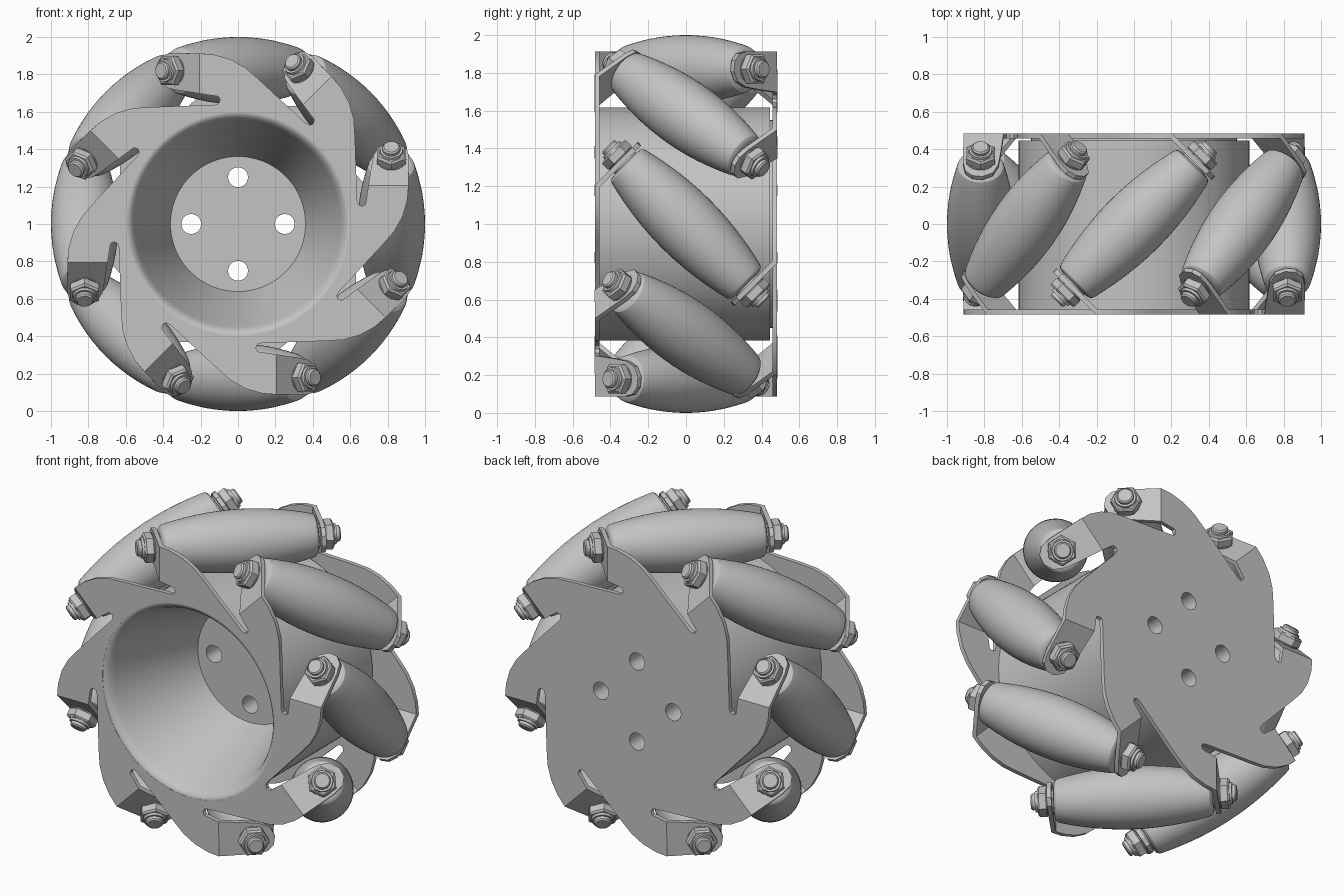
import bpy
import bmesh
from math import atan2, cos, pi, radians, sin, sqrt
from mathutils import Matrix, Vector

COUNT = 8                      # rollers and plate arms
STEP = 2 * pi / COUNT
AXLE_R = 0.82                  # roller axle distance from wheel axis
PLATE_Y = -0.47
BEND = -0.20                   # where an arm folds inward
CENTRE = Matrix.Translation((0, 0, 1))
Y_AXIS = Matrix.Rotation(-pi / 2, 4, 'X')

if "Cube" in bpy.data.objects:
    bpy.data.objects.remove(bpy.data.objects["Cube"])

grey = bpy.data.materials.new("plain_grey")
grey.use_nodes = True
grey.diffuse_color = (0.55, 0.55, 0.55, 1)
grey.node_tree.nodes["Principled BSDF"].inputs["Base Color"].default_value = grey.diffuse_color


def finish(name, bm, matrix):
    """Turn a bmesh into a shaded, placed object."""
    bmesh.ops.remove_doubles(bm, verts=bm.verts, dist=1e-4)
    bmesh.ops.recalc_face_normals(bm, faces=bm.faces)
    mesh = bpy.data.meshes.new(name)
    bm.to_mesh(mesh)
    bm.free()
    mesh.materials.append(grey)
    obj = bpy.data.objects.new(name, mesh)
    bpy.context.collection.objects.link(obj)
    obj.matrix_world = matrix
    return obj


def activate(obj):
    bpy.ops.object.select_all(action='DESELECT')
    obj.select_set(True)
    bpy.context.view_layer.objects.active = obj


def smooth(obj):
    activate(obj)
    bpy.ops.object.shade_smooth_by_angle(angle=radians(30))


def apply(obj, kind, **settings):
    mod = obj.modifiers.new(kind.lower(), kind)
    for key, value in settings.items():
        setattr(mod, key, value)
    activate(obj)
    bpy.ops.object.modifier_apply(modifier=mod.name)


def lathe(bm, profile, sides, matrix=Matrix()):
    """Revolve (radius, height) points around local z."""
    rings = []
    for r, h in profile:
        ring = [(r * cos(2 * pi * i / sides), r * sin(2 * pi * i / sides), h) for i in range(sides)]
        rings.append([bm.verts.new(matrix @ Vector(p)) for p in ring])
    for a, b in zip(rings, rings[1:]):
        for i in range(sides):
            j = (i + 1) % sides
            bm.faces.new((a[i], a[j], b[j], b[i]))


def turn(p, angle):
    """Rotate a plate point clockwise as seen from the front."""
    u, v = p
    return (u * cos(angle) + v * sin(angle), v * cos(angle) - u * sin(angle))


def make_plate(name, hole, matrix):
    """Flat plate with folded arms, one sector per arm."""
    slot_end = (-0.095, 0.662)
    slot_low = [(-0.125, 0.637), (-0.104, 0.644)]
    root_low, root_top = (BEND, 0.697), (BEND, 0.912)
    back = [(-0.13, 0.906), (-0.04, 0.88), (0.04, 0.835), (0.11, 0.774)]
    tab = [root_low, (-0.30, 0.713), (-0.36, 0.725), (-0.405, 0.755), (-0.425, 0.81),
           (-0.42, 0.865), (-0.395, 0.902), (-0.35, 0.914), root_top]
    start = atan2(*slot_end)
    inner = [turn((0, hole), start + STEP * (1 - i / 8)) for i in range(9)] if hole else [(0, 0)]
    body = [slot_end, (-0.105, 0.682), root_low, root_top] + back
    body += [turn(p, STEP) for p in slot_low + [slot_end]] + inner
    bm = bmesh.new()
    for k in range(COUNT):
        for outline in (body, tab):
            verts = []
            for p in outline:
                u, v = turn(p, k * STEP)
                verts.append(bm.verts.new((u, PLATE_Y + max(0, BEND - p[0]), v)))
            bm.faces.new(verts)
    plate = finish(name, bm, matrix)
    apply(plate, 'SOLIDIFY', thickness=0.026, offset=0, use_even_offset=True)
    return plate


# Plates: open ring in front, solid disc behind
front_plate = make_plate("front_plate", 0.598, CENTRE)
back_plate = make_plate("back_plate", 0, CENTRE @ Matrix.Rotation(pi, 4, 'Z'))

# Hub: drum with a tapered cup
bm = bmesh.new()
lathe(bm, [(0, 0.12), (0.361, 0.12), (0.55, -0.43), (0.563, -0.458), (0.578, -0.475),
           (0.592, -0.482), (0.6, -0.482), (0.6, -0.46), (0.617, -0.46), (0.617, 0.446),
           (0.55, 0.446), (0.55, 0.46), (0, 0.46)], 96)
hub = finish("hub", bm, CENTRE @ Y_AXIS)

# Four mounting holes
bm = bmesh.new()
for k in range(4):
    place = Matrix.Rotation(k * pi / 2, 4, 'Y') @ Matrix.Translation((0, 0, 0.25)) @ Y_AXIS
    lathe(bm, [(0, -0.1), (0.053, -0.1), (0.053, 0.7), (0, 0.7)], 32, place)
cutter = finish("hole_cutter", bm, CENTRE)
cutter.hide_render = True
bpy.context.view_layer.update()
for part in (hub, back_plate):
    apply(part, 'BOOLEAN', operation='DIFFERENCE', object=cutter, solver='EXACT')
bpy.data.objects.remove(cutter)
for part in (hub, front_plate, back_plate):
    smooth(part)

# Barrel roller whose profile follows the wheel's rim
ts = [-0.42 + 0.84 * i / 20 for i in range(21)]
barrel = [(1 - sqrt(AXLE_R ** 2 + t * t / 2), t) for t in ts]
end = [(0.122, 0.437), (0.109, 0.448), (0.092, 0.452), (0, 0.452)]
barrel = [(r, -t) for r, t in reversed(end)] + barrel + end

# Bolt end pieces: washer, chamfered hex nut, collar
washer = [(0.04, 0.45), (0.08, 0.45), (0.08, 0.492), (0.04, 0.492)]
nut = [(0, 0.488), (0.08, 0.488), (0.088, 0.496), (0.088, 0.536), (0.077, 0.546), (0, 0.546)]
collar = [(0.03, 0.54), (0.064, 0.54), (0.06, 0.56), (0.03, 0.56)]
shaft = [(0, -0.585), (0.04, -0.585), (0.048, -0.577), (0.048, 0.577), (0.04, 0.585), (0, 0.585)]

tilt = Vector((1, 1, 0)).to_track_quat('Z', 'Y').to_matrix().to_4x4()
for k in range(COUNT):
    place = CENTRE @ Matrix.Rotation(k * STEP, 4, 'Y') @ Matrix.Translation((0, 0, AXLE_R)) @ tilt
    bm = bmesh.new()
    lathe(bm, barrel, 48)
    smooth(finish(f"roller_{k + 1}", bm, place))
    bm = bmesh.new()
    lathe(bm, shaft, 24)
    for flip in (Matrix(), Matrix.Rotation(pi, 4, 'X')):
        lathe(bm, washer, 24, flip)
        lathe(bm, nut, 6, flip)
        lathe(bm, collar, 24, flip)
    smooth(finish(f"axle_bolt_{k + 1}", bm, place))
